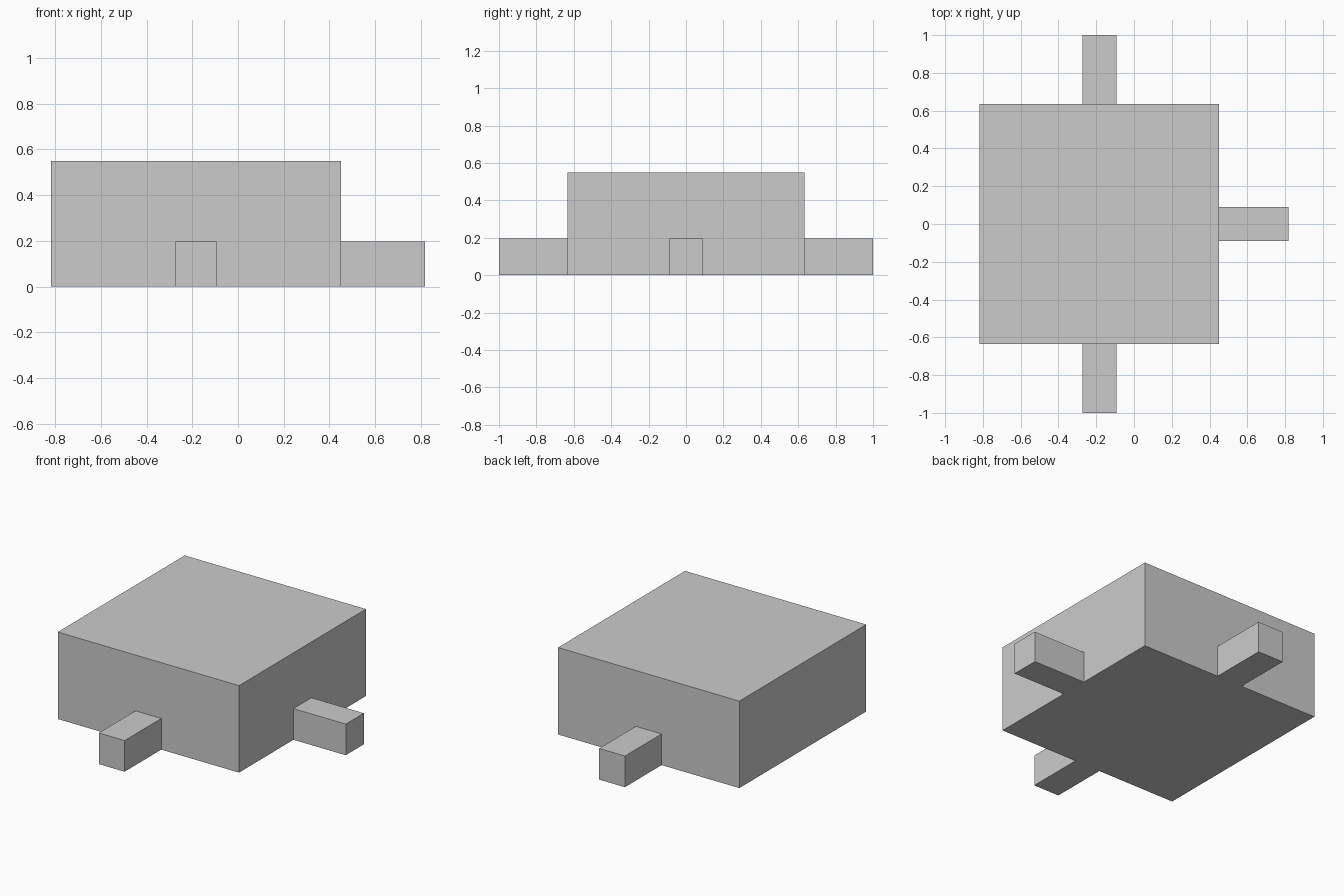
import bpy
import bmesh
from mathutils import Vector

if "Cube" in bpy.data.objects:
    bpy.data.objects.remove(bpy.data.objects["Cube"], do_unlink=True)

# Single plain grey used by every part
grey = bpy.data.materials.new("plain grey")
grey.use_nodes = True
GREY = (0.6, 0.6, 0.6, 1)
grey.diffuse_color = GREY
grey.node_tree.nodes["Principled BSDF"].inputs["Base Color"].default_value = GREY


def block(name, low, high):
    """Flat-faced box spanning two opposite corners."""
    low, high = Vector(low), Vector(high)
    mesh = bpy.data.meshes.new(name)
    bm = bmesh.new()
    bmesh.ops.create_cube(bm, size=1)
    bmesh.ops.scale(bm, vec=high - low, verts=bm.verts)
    bmesh.ops.translate(bm, vec=(low + high) / 2, verts=bm.verts)
    bm.to_mesh(mesh)
    bm.free()
    mesh.materials.append(grey)
    obj = bpy.data.objects.new(name, mesh)
    bpy.context.collection.objects.link(obj)
    return obj


X_END = 0.817      # overall half width
BODY_HALF = 0.634  # half side of the square body
BODY_TOP = 0.55
LEG_HALF = 0.09
LEG_TOP = 0.197
CX = BODY_HALF - X_END  # body centre along x

# Square body
block("body", (CX - BODY_HALF, -BODY_HALF, 0), (CX + BODY_HALF, BODY_HALF, BODY_TOP))

# Short legs on the front, back and left sides
block("front_leg", (CX - LEG_HALF, -1, 0), (CX + LEG_HALF, -BODY_HALF, LEG_TOP))
block("back_leg", (CX - LEG_HALF, BODY_HALF, 0), (CX + LEG_HALF, 1, LEG_TOP))
block("left_leg", (CX + BODY_HALF, -LEG_HALF, 0), (X_END, LEG_HALF, LEG_TOP))
